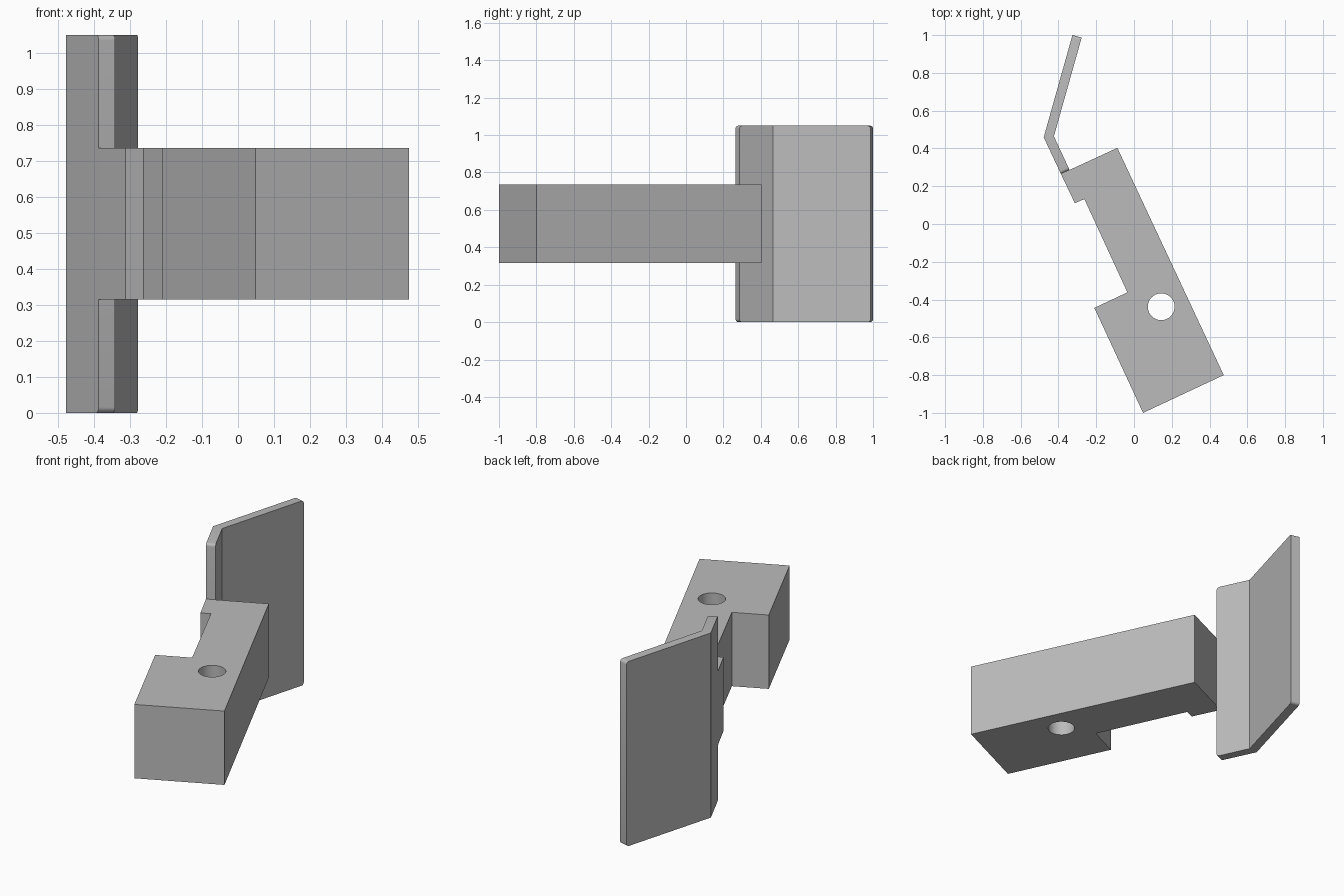
import bpy, bmesh
from mathutils import Vector

if "Cube" in bpy.data.objects:
    bpy.data.objects.remove(bpy.data.objects["Cube"], do_unlink=True)

# One plain grey for everything
grey = bpy.data.materials.new("plain_grey")
grey.use_nodes = True
colour = (0.5, 0.5, 0.5, 1)
grey.diffuse_color = colour
grey.node_tree.nodes["Principled BSDF"].inputs["Base Color"].default_value = colour


def extrude_profile(name, points, z0, z1, round_ends=(), radius=0.016):
    """Extrude a plan outline upward; round_ends lists sides whose top and bottom edges are rounded."""
    bm = bmesh.new()
    low = [bm.verts.new((x, y, z0)) for x, y in points]
    high = [bm.verts.new((x, y, z1)) for x, y in points]
    n = len(points)
    bm.faces.new(low[::-1])
    bm.faces.new(high)
    for i in range(n):
        j = (i + 1) % n
        bm.faces.new((low[i], low[j], high[j], high[i]))
    edges = [bm.edges.get((ring[i], ring[(i + 1) % n])) for i in round_ends for ring in (low, high)]
    if edges:
        bmesh.ops.bevel(bm, geom=edges, offset=radius, segments=5, profile=0.5, affect='EDGES')
    bmesh.ops.recalc_face_normals(bm, faces=bm.faces)
    mesh = bpy.data.meshes.new(name)
    bm.to_mesh(mesh)
    bm.free()
    mesh.materials.append(grey)
    obj = bpy.data.objects.new(name, mesh)
    bpy.context.collection.objects.link(obj)
    return obj


def smooth(obj):
    bpy.ops.object.select_all(action='DESELECT')
    obj.select_set(True)
    bpy.context.view_layer.objects.active = obj
    bpy.ops.object.shade_smooth_by_angle(angle=0.6)


# Notched arm block
arm = extrude_profile("arm_block", [
    (0.048, -1.0), (0.475, -0.8), (-0.088, 0.403), (-0.387, 0.265),
    (-0.313, 0.11), (-0.263, 0.132), (-0.035, -0.362), (-0.21, -0.444)], 0.315, 0.735)

# Vertical through hole in the arm
bpy.ops.mesh.primitive_cylinder_add(vertices=48, radius=0.071, depth=1, location=(0.144, -0.438, 0.525))
cutter = bpy.context.object
cutter.name = "hole_cutter"
cutter.data.materials.append(grey)
cut = arm.modifiers.new("hole", 'BOOLEAN')
cut.operation = 'DIFFERENCE'
cut.solver = 'EXACT'
cut.object = cutter
bpy.ops.object.select_all(action='DESELECT')
arm.select_set(True)
bpy.context.view_layer.objects.active = arm
bpy.ops.object.modifier_apply(modifier=cut.name)
bpy.data.objects.remove(cutter, do_unlink=True)
smooth(arm)

# Bent upright plate with rounded end corners
plate = extrude_profile("bent_plate", [
    (-0.387, 0.265), (-0.341, 0.286), (-0.424, 0.464),
    (-0.277, 0.987), (-0.326, 1.0), (-0.478, 0.459)], 0.0, 1.05, round_ends=(0, 3))
smooth(plate)
